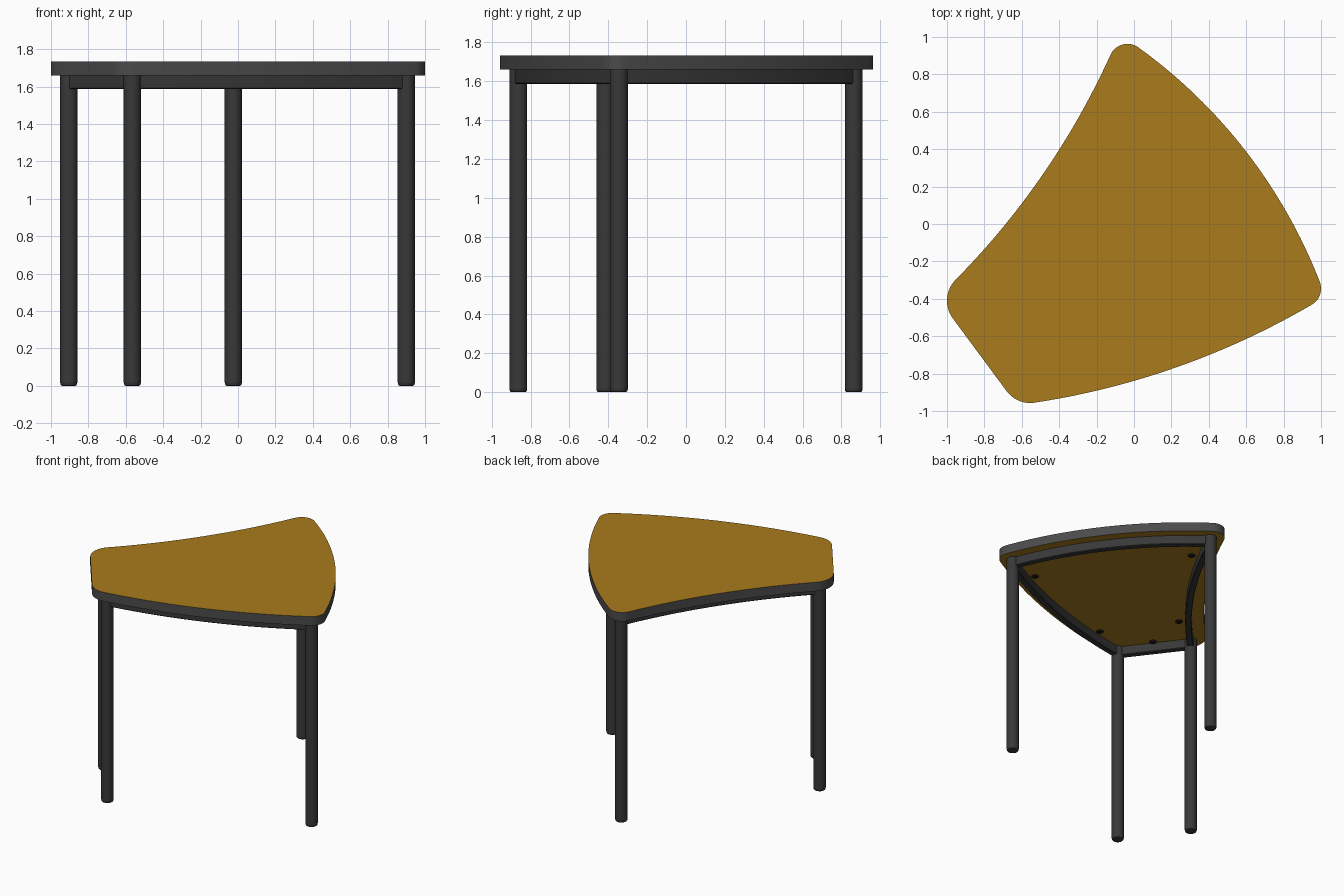
import bpy, bmesh, math
from mathutils import Vector

if "Cube" in bpy.data.objects:
    bpy.data.objects.remove(bpy.data.objects["Cube"])

TOP_Z, SLAB_Z, RAIL_Z = 1.733, 1.66, 1.587


def material(name, rgb):
    m = bpy.data.materials.new(name)
    m.diffuse_color = (*rgb, 1)
    m.use_nodes = True
    m.node_tree.nodes["Principled BSDF"].inputs["Base Color"].default_value = m.diffuse_color
    return m


WOOD = material("wood", (0.40, 0.20, 0.012))
EDGE = material("edge_grey", (0.07, 0.07, 0.07))
STEEL = material("dark_steel", (0.04, 0.04, 0.04))
BLACK = material("screw_black", (0.012, 0.012, 0.012))


def finish(name, bm, mats, angle=35):
    bmesh.ops.recalc_face_normals(bm, faces=bm.faces)
    me = bpy.data.meshes.new(name)
    bm.to_mesh(me)
    bm.free()
    for m in mats:
        me.materials.append(m)
    ob = bpy.data.objects.new(name, me)
    bpy.context.collection.objects.link(ob)
    bpy.ops.object.select_all(action='DESELECT')
    ob.select_set(True)
    bpy.context.view_layer.objects.active = ob
    bpy.ops.object.shade_smooth_by_angle(angle=math.radians(angle))
    return ob


def bulge(a, b, sag, n):
    """Circular arc from a to b, bulging right of the direction by sag."""
    d = b - a
    half = d.length / 2
    nrm = Vector((d.y, -d.x)).normalized()
    if abs(sag) < 1e-6:
        return [a.copy(), b.copy()]
    r = (half * half + sag * sag) / (2 * sag)
    c = (a + b) / 2 + nrm * (sag - r)
    phi = math.asin(half / r)
    base = nrm.angle_signed(Vector((1, 0)))
    return [c + r * Vector((math.cos(base + phi * t), math.sin(base + phi * t)))
            if r > 0 else
            c - r * Vector((math.cos(base + math.pi + phi * t), math.sin(base + math.pi + phi * t)))
            for t in [2 * i / n - 1 for i in range(n + 1)]]


def polar(c, r, a):
    return c + r * Vector((math.cos(a), math.sin(a)))


# Table top outline: rounded corners joined by bowed sides, counter-clockwise
corners = [(Vector((-0.035, 0.863)), 0.10), (Vector((-0.84, -0.41)), 0.16),
           (Vector((-0.555, -0.80)), 0.157), (Vector((0.90, -0.345)), 0.10)]
sags = [-0.065, 0.0, 0.075, 0.115]
sides = []
for i, s in enumerate(sags):
    (c0, r0), (c1, r1) = corners[i], corners[(i + 1) % 4]
    d = c1 - c0
    n = math.atan2(-d.x, d.y)
    phi = 2 * math.atan(2 * s / d.length)
    sides.append((n - phi, n + phi, polar(c0, r0, n - phi), polar(c1, r1, n + phi)))
outline = []
for i in range(4):
    a0, a1 = sides[i - 1][1], sides[i][0]
    sweep = (a1 - a0) % (2 * math.pi)
    c, r = corners[i]
    outline += [polar(c, r, a0 + sweep * k / 14) for k in range(14)]
    outline += bulge(sides[i][2], sides[i][3], sags[i], 32)[:-1]

# Table top: wood faces with a grey edge band
bm = bmesh.new()
low = [bm.verts.new((p.x, p.y, SLAB_Z)) for p in outline]
high = [bm.verts.new((p.x, p.y, TOP_Z)) for p in outline]
bm.faces.new(high)
bm.faces.new(low[::-1])
for i in range(len(low)):
    j = (i + 1) % len(low)
    bm.faces.new((low[i], low[j], high[j], high[i])).material_index = 1
finish("table_top", bm, [WOOD, EDGE])


def turned(name, x, y, profile, mat, n=32):
    """Closed round solid from (radius, height) rings."""
    bm = bmesh.new()
    rings = [[bm.verts.new((x + r * math.cos(2 * math.pi * k / n),
                            y + r * math.sin(2 * math.pi * k / n), z))
              for k in range(n)] for r, z in profile]
    for a, b in zip(rings, rings[1:]):
        for k in range(n):
            bm.faces.new((a[k], a[(k + 1) % n], b[(k + 1) % n], b[k]))
    bm.faces.new(rings[0][::-1])
    bm.faces.new(rings[-1])
    return finish(name, bm, [mat])


# Legs with rounded feet
legs = {"back": (-0.025, 0.863), "left": (-0.905, -0.415),
        "front": (-0.565, -0.863), "right": (0.90, -0.345)}
for name, (x, y) in legs.items():
    turned(name + "_leg", x, y, [(0.046, 0.02), (0.046, SLAB_Z)], STEEL)
    turned(name + "_foot", x, y, [(0.034, 0), (0.041, 0.003), (0.0445, 0.009), (0.046, 0.02)], STEEL)


# Rails under the top, following the bowed sides
def rail(name, a, b, sag, half=0.024):
    pts = bulge(Vector(a), Vector(b), sag, 28)
    bm = bmesh.new()
    secs = []
    for i, p in enumerate(pts):
        t = (pts[min(i + 1, len(pts) - 1)] - pts[max(i - 1, 0)]).normalized()
        o = Vector((t.y, -t.x)) * half
        q = o * 0.8
        secs.append([bm.verts.new((v.x, v.y, z)) for v, z in
                     ((p - o, SLAB_Z), (p - o, RAIL_Z + 0.005), (p - q, RAIL_Z),
                      (p + q, RAIL_Z), (p + o, RAIL_Z + 0.005), (p + o, SLAB_Z))])
    for s, e in zip(secs, secs[1:]):
        for k in range(6):
            bm.faces.new((s[k], s[(k + 1) % 6], e[(k + 1) % 6], e[k]))
    bm.faces.new(secs[0])
    bm.faces.new(secs[-1][::-1])
    finish(name, bm, [STEEL], 30)


names = list(legs)
for i, sag in enumerate([-0.073, 0.0, 0.074, 0.111]):
    a, b = names[i], names[(i + 1) % 4]
    rail(f"{a}_{b}_rail", legs[a], legs[b], sag)

# Screw heads on the underside, just inside the rails
for i, (x, y) in enumerate([(0.61, -0.43), (-0.297, -0.752), (-0.09, 0.567), (-0.655, -0.255),
                            (-0.70, -0.612), (0.145, 0.61), (0.70, -0.115)]):
    turned(f"screw_{i + 1}", x, y, [(0.022, SLAB_Z - 0.01), (0.028, SLAB_Z - 0.004),
                                    (0.028, SLAB_Z + 0.002)], BLACK, 20)
